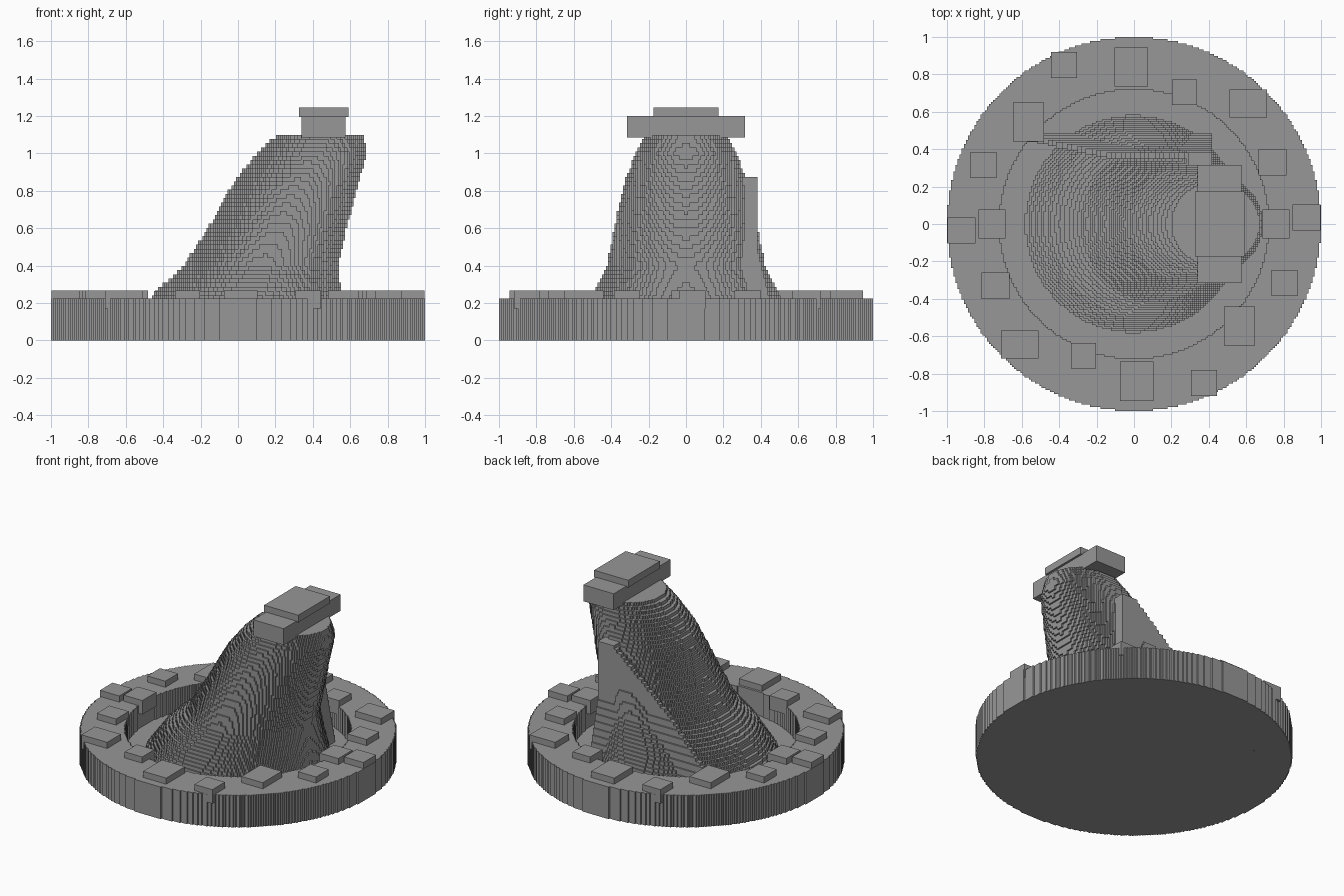
import bpy
import bmesh
import math

cube = bpy.data.objects.get("Cube")
if cube:
    bpy.data.objects.remove(cube, do_unlink=True)

stone = bpy.data.materials.new("grey_stone")
stone.use_nodes = True
grey = (0.31, 0.31, 0.31, 1)
stone.diffuse_color = grey
stone.node_tree.nodes["Principled BSDF"].inputs["Base Color"].default_value = grey

CELL = 2 / 178
ROWS = 178
FLOOR = 0.06
LAYER = 0.0226


def finish(name, bm):
    mesh = bpy.data.meshes.new(name)
    bm.to_mesh(mesh)
    bm.free()
    mesh.materials.append(stone)
    obj = bpy.data.objects.new(name, mesh)
    bpy.context.collection.objects.link(obj)
    return obj


def box(name, x0, x1, y0, y1, z0, z1):
    bm = bmesh.new()
    bmesh.ops.create_cube(bm, size=1)
    for v in bm.verts:
        v.co.x = x1 if v.co.x > 0 else x0
        v.co.y = y1 if v.co.y > 0 else y0
        v.co.z = z1 if v.co.z > 0 else z0
    return finish(name, bm)


def snap(x):
    return round(x / CELL) * CELL


def merge(spans):
    out = []
    for a, b in sorted((snap(a), snap(b)) for a, b in spans):
        if out and a <= out[-1][1]:
            out[-1] = (out[-1][0], max(b, out[-1][1]))
        elif b > a:
            out.append((a, b))
    return out


def differences(first, second):
    """Stretches covered by only one of two rows; True when it is the first."""
    cuts = sorted({x for s in first + second for x in s})
    for a, b in zip(cuts, cuts[1:]):
        mid = (a + b) / 2
        in_first = any(s[0] < mid < s[1] for s in first)
        in_second = any(s[0] < mid < s[1] for s in second)
        if in_first != in_second:
            yield a, b, in_first


def stepped_solid(name, levels, spans_at):
    """Skin of a stack of layers, each made of rows of cells along x."""
    bm = bmesh.new()

    def quad(points, keep):
        verts = [bm.verts.new(p) for p in points]
        bm.faces.new(verts if keep else verts[::-1])

    empty = [[] for _ in range(ROWS + 1)]
    below = empty
    for k in range(len(levels)):
        z = levels[k]
        if k + 1 < len(levels):
            top = levels[k + 1]
            rows = [merge(spans_at((j + 0.5) * CELL - 1, (z + top) / 2))
                    for j in range(ROWS)] + [[]]
        else:
            rows = empty
        for j in range(ROWS + 1):
            y = j * CELL - 1
            # treads between this layer and the one below
            for a, b, up in differences(below[j], rows[j]):
                quad([(a, y, z), (b, y, z), (b, y + CELL, z), (a, y + CELL, z)], up)
            if rows is empty:
                continue
            # walls between neighbouring rows
            for a, b, back in differences(rows[j - 1] if j else [], rows[j]):
                quad([(a, y, z), (b, y, z), (b, y, top), (a, y, top)], not back)
            # end walls of each row
            for span in rows[j]:
                for x, right in zip(span, (False, True)):
                    quad([(x, y, z), (x, y + CELL, z), (x, y + CELL, top), (x, y, top)], right)
        below = rows
    bmesh.ops.remove_doubles(bm, verts=bm.verts, dist=0.0001)
    return finish(name, bm)


def half_chord(radius, y):
    return math.sqrt(max(radius * radius - y * y, 0))


# Round base with a sunken moat
def base_spans(y, z):
    outer, inner = half_chord(1, y), half_chord(0.72, y)
    if z < FLOOR or inner == 0:
        return [(-outer, outer)]
    return [(-outer, -inner), (inner, outer)]


stepped_solid("round_base", [0, FLOOR, 0.225], base_spans)

# Leaning tower: height, left edge, right edge, half depth
PROFILE = [
    (0.06, -0.59, 0.58, 0.585), (0.25, -0.45, 0.55, 0.5),
    (0.4, -0.29, 0.535, 0.42), (0.6, -0.16, 0.58, 0.385),
    (0.85, -0.02, 0.645, 0.325), (1, 0.1, 0.69, 0.27), (1.1, 0.21, 0.67, 0.22),
]


def section(z):
    for low, high in zip(PROFILE, PROFILE[1:]):
        if z <= high[0] or high is PROFILE[-1]:
            t = (z - low[0]) / (high[0] - low[0])
            return [a + (b - a) * t for a, b in zip(low, high)][1:]


def tower_spans(y, z):
    left, right, depth = section(z)
    spans = []
    if abs(y) < depth:
        mid, half = (left + right) / 2, (right - left) / 2
        reach = half * math.sqrt(1 - (y / depth) ** 2)
        spans.append((mid - reach, mid + reach))
    # thin raised panel on the back, with a sloping edge
    panel_y = 0.38 + max(0, 0.5 - z) * 0.25
    if z < 0.87 and panel_y - 0.035 < y < panel_y:
        spans.append((0.3 - (0.87 - z) * 1.15, 0.42))
    elif z < 0.87 and 0.2 < y <= panel_y - 0.035:
        spans.append((0.3 - (0.87 - z) * 0.6, 0.42))
    return spans


levels = [FLOOR + i * LAYER for i in range(47)]
stepped_solid("leaning_tower", levels, tower_spans)

# Cap blocks
box("cap_beam", 0.34, 0.575, -0.315, 0.315, 1.085, 1.2)
box("cap_plate", 0.325, 0.59, -0.175, 0.175, 1.195, 1.245)

# Paving blocks around the rim, repeated half a turn round: centre and size
BLOCKS = [
    (-0.375, 0.85, 0.14, 0.14), (-0.015, 0.84, 0.18, 0.21),
    (0.27, 0.705, 0.135, 0.135), (0.61, 0.645, 0.2, 0.15),
    (0.74, 0.33, 0.15, 0.14), (0.922, 0.035, 0.15, 0.14),
    (0.76, 0, 0.145, 0.155), (0.805, -0.315, 0.14, 0.14),
    (0.565, -0.545, 0.165, 0.21),
]
for i, (cx, cy, w, d) in enumerate(BLOCKS):
    for side, s in (("a", 1), ("b", -1)):
        x, y = s * cx, s * cy
        box(f"rim_block_{i}_{side}", x - w / 2, x + w / 2, y - d / 2, y + d / 2, 0.17, 0.268)
